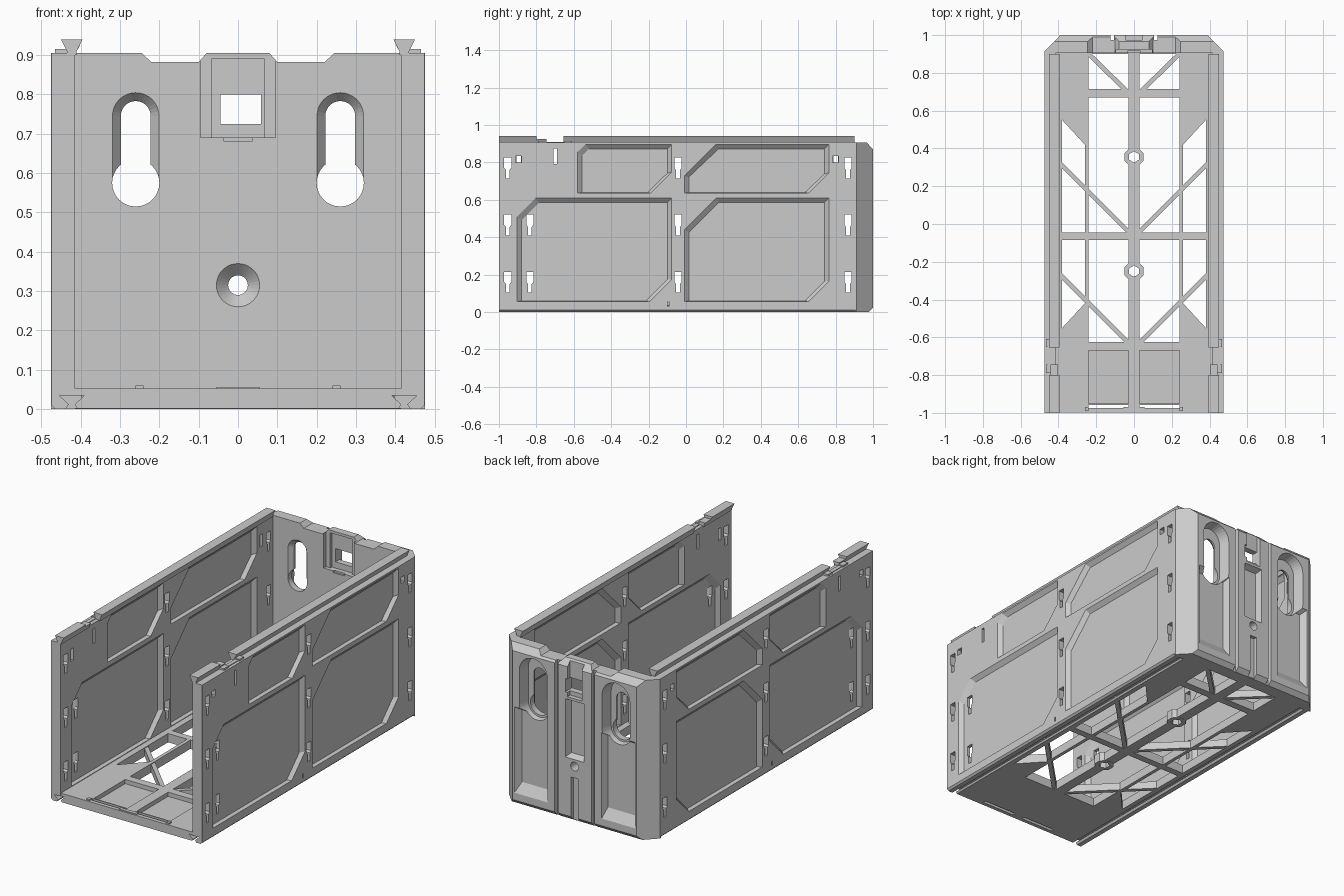
import bpy, bmesh, math

if "Cube" in bpy.data.objects:
    bpy.data.objects.remove(bpy.data.objects["Cube"])

def place(axis, u, v, d):
    return {'x': (d, u, v), 'y': (u, d, v), 'z': (u, v, d)}[axis]

def loft(axis, p0, d0, p1, d1):
    """Solid between two outlines of equal point count, at depths d0 and d1."""
    return (axis, p0, d0, p1, d1)

def prism(axis, pts, d0, d1):
    return loft(axis, pts, d0, pts, d1)

def box(x0, x1, y0, y1, z0, z1):
    return prism('z', rect(x0, x1, y0, y1), z0, z1)

def rect(u0, u1, v0, v1):
    return [(u0, v0), (u1, v0), (u1, v1), (u0, v1)]

def disc(u, v, r, n=32, a0=0.0):
    return [(u + r * math.cos(a0 + i * math.tau / n), v + r * math.sin(a0 + i * math.tau / n)) for i in range(n)]

def slot(u, v0, v1, r, n=16):
    arc = lambda v, a: [(u + r * math.cos(a + i * math.pi / n), v + r * math.sin(a + i * math.pi / n)) for i in range(n + 1)]
    return arc(v1, 0) + arc(v0, math.pi)

def flip(solid):
    """Same solid mirrored across x = 0 (for 'y' and 'z' solids)."""
    axis, p0, d0, p1, d1 = solid
    m = lambda p: [(-u, v) for u, v in p]
    return (axis, m(p0), d0, m(p1), d1)

def both(solids):
    return solids + [flip(s) for s in solids]

def build(name, solids):
    bm = bmesh.new()
    for axis, p0, d0, p1, d1 in solids:
        a = [bm.verts.new(place(axis, u, v, d0)) for u, v in p0]
        b = [bm.verts.new(place(axis, u, v, d1)) for u, v in p1]
        bm.faces.new(a)
        bm.faces.new(b[::-1])
        for i in range(len(a)):
            j = (i + 1) % len(a)
            bm.faces.new((a[i], b[i], b[j], a[j]))
    bmesh.ops.recalc_face_normals(bm, faces=bm.faces)
    mesh = bpy.data.meshes.new(name)
    bm.to_mesh(mesh)
    bm.free()
    ob = bpy.data.objects.new(name, mesh)
    bpy.context.collection.objects.link(ob)
    return ob

def carve(ob, solids):
    cutter = build("cutter", solids)
    cutter.hide_render = True
    mod = ob.modifiers.new("cut", 'BOOLEAN')
    mod.operation, mod.solver, mod.object = 'DIFFERENCE', 'EXACT', cutter
    mod.use_self = True
    dg = bpy.context.evaluated_depsgraph_get()
    mesh = bpy.data.meshes.new_from_object(ob.evaluated_get(dg))
    ob.modifiers.clear()
    ob.data = mesh
    bpy.data.objects.remove(cutter)

def mirror(ob):
    ob.modifiers.new("mirror", 'MIRROR').use_axis[0] = True

# dovetail groove under both long edges
groove = prism('y', [(.40, -.01), (.445, -.01), (.43, .012), (.455, .035), (.39, .035), (.415, .012)], -1.01, .90)

# side walls: framed slab with chamfered outer edges
wall = build("side_wall", [prism('y', [(.415, 0), (.465, 0), (.475, .01), (.475, .905), (.415, .905)], -1, .912)])
cuts = [groove, prism('z', [(.464, -1.01), (.486, -1.01), (.486, -.988)], -.1, 1)]

# recessed panels on both faces of the wall
def panel(y0, y1, z0, z1, c_top, c_low):
    return [(y0, z0), (y1 - c_low, z0), (y1, z0 + c_low), (y1, z1), (y0 + c_top, z1), (y0, z1 - c_top)]

for y0, y1, z0, z1, ct, cl in [(-.58, -.075, .635, .897, .04, .115), (-.01, .765, .635, .897, .17, .11),
                               (-.905, -.075, .055, .61, .10, .12), (-.01, .765, .055, .61, .17, .11)]:
    p = panel(y0, y1, z0, z1, ct, cl)
    ky, kz, ym = 1 - .05 / (y1 - y0), 1 - .03 / (z1 - z0), (y0 + y1) / 2
    q = [(ym + (y - ym) * ky, z0 + .005 + (z - z0) * kz) for y, z in p]
    cuts += [loft('x', p, .476, q, .455), loft('x', p, .414, q, .435)]
carve(wall, cuts)

# keyhole slots through the wall
holes = []
for y, rows in [(-.953, (.105, .41, .715)), (-.043, (.105, .41, .715)), (.866, (.105, .41, .715)), (-.835, (.105, .41))]:
    for z in rows:
        w, n = .019, .010
        holes.append(prism('x', [(y - n, z), (y + n, z), (y + n, z + .045), (y + w, z + .055), (y + w, z + .11),
                                 (y - w, z + .11), (y - w, z + .055), (y - n, z + .045)], .40, .49))
for y, z0, z1, w in [(-.70, .79, .875, .009), (-.095, .03, .055, .005)]:
    holes.append(box(.40, .49, y - w, y + w, z0, z1))
for y in (-.895, .80):
    holes.append(box(.40, .46, y - .012, y + .012, .765, .835))
    holes.append(box(.45, .49, y - .016, y + .016, .80, .835))
carve(wall, holes)
mirror(wall)

# dovetail rails on top of the walls, with a gap for the latch
def rail(y0, y1, top=.94):
    f = (top - .91) / .03
    return prism('y', [(.41, .90), (.435, .90), (.435, .91), (.436 + .014 * f, top), (.409 - .014 * f, top), (.41, .91)], y0, y1)

rails = build("top_rail", [rail(-1, -.80), rail(-.80, -.745, .925), rail(-.655, .90)])
mirror(rails)
latch = build("rail_latch", [box(.428, .465, -.79, -.745, .89, .915), box(.428, .465, -.65, -.61, .89, .915),
                             box(.436, .458, -.75, -.64, .89, .909)])
mirror(latch)

# back wall with chamfered corners
back = build("back_wall", [prism('z', [(-.475, .905), (.475, .905), (.475, .912), (.39, 1), (-.39, 1), (-.475, .912)], 0, .905)])
cuts = [
    prism('x', [(.962, .91), (1.01, .91), (1.01, .86)], -.5, .5),
    prism('x', [(.968, -.01), (1.01, -.01), (1.01, .035)], -.5, .5),
    # recess and window in the centre
    box(-.095, .095, .89, .925, .69, .92),
    box(-.068, .068, .89, .94, .69, .89),
    box(-.045, .058, .89, 1.1, .725, .80),
    box(-.035, .035, .89, .915, .68, .70),
    # long centre pocket and lower groove on the outside
    loft('y', rect(-.062, .062, .35, .69), 1.01, rect(-.045, .045, .37, .67), .965),
    box(-.022, .022, .98, 1.01, -.01, .25),
    # latch notch above the window
    box(-.045, .045, .975, 1.01, .70, .92),
]
cuts += both([
    prism('y', [(.08, .92), (.08, .905), (.10, .882), (.22, .882), (.245, .905), (.245, .92)], .8, 1.1),
    box(.105, .125, .975, 1.01, -.01, .92),
])
carve(back, cuts)
# outside pockets under the hanging holes
carve(back, both([
    loft('y', rect(.165, .385, .05, .56), 1.01, rect(.185, .355, .12, .53), .965),
    loft('y', slot(.26, .575, .77, .09), 1.01, slot(.26, .575, .775, .072), .94)]))
# hanging keyholes and screw hole
carve(back, both([
    loft('y', slot(.26, .575, .745, .061), .903, slot(.26, .575, .745, .038), .930),
    prism('y', slot(.26, .575, .745, .038), .88, 1.1)])
    + [loft('y', disc(0, .315, .057), .903, disc(0, .315, .025), .935), prism('y', disc(0, .315, .025), .88, 1.1)])
carve(back, both([prism('y', disc(.26, .575, .06), .88, 1.1)]))

# floor plate with its openings
floor = build("floor", [box(-.42, .42, -.997, .91, .002, .052)])
carve(floor, [groove, flip(groove)] + both([
    box(.03, .24, .715, .90, -.1, .1),
    box(.03, .24, -.045, .67, -.1, .1),
    box(.03, .24, -.625, -.085, -.1, .1),
    box(.03, .24, -.95, -.67, .028, .1),
    box(.03, .24, -.975, -.957, -.1, .1),
    prism('z', [(.26, -.045), (.38, -.045), (.38, .55), (.26, .42)], -.1, .1),
    prism('z', [(.26, -.085), (.38, -.085), (.38, -.55), (.26, -.42)], -.1, .1)]))

# diagonal floor braces
def brace(x0, y0, x1, y1, w=.012):
    k = w / math.hypot(x1 - x0, y1 - y0)
    nx, ny = -(y1 - y0) * k, (x1 - x0) * k
    return prism('z', [(x0 + nx, y0 + ny), (x1 + nx, y1 + ny), (x1 - nx, y1 - ny), (x0 - nx, y0 - ny)], .006, .048)

build("floor_braces", both([brace(.39, .32, .02, -.05), brace(.39, -.27, .02, -.64), brace(.035, .70, .245, .905)]))

# screw bosses on the centre rib
bosses = build("screw_bosses", [prism('z', disc(0, y, .054, 8, math.pi / 8), .001, .054) for y in (.355, -.25)])
drill = lambda: [prism('z', disc(0, y, .03, 6, math.pi / 6), -.1, .1) for y in (.355, -.25)]
carve(bosses, drill())
carve(floor, drill())

# small stops along the front lip
build("front_stops", [box(x - .01, x + .01, -.99, -.97, .045, .06) for x in (-.25, .25)] + [box(-.055, .055, -.99, -.97, .045, .056)])
